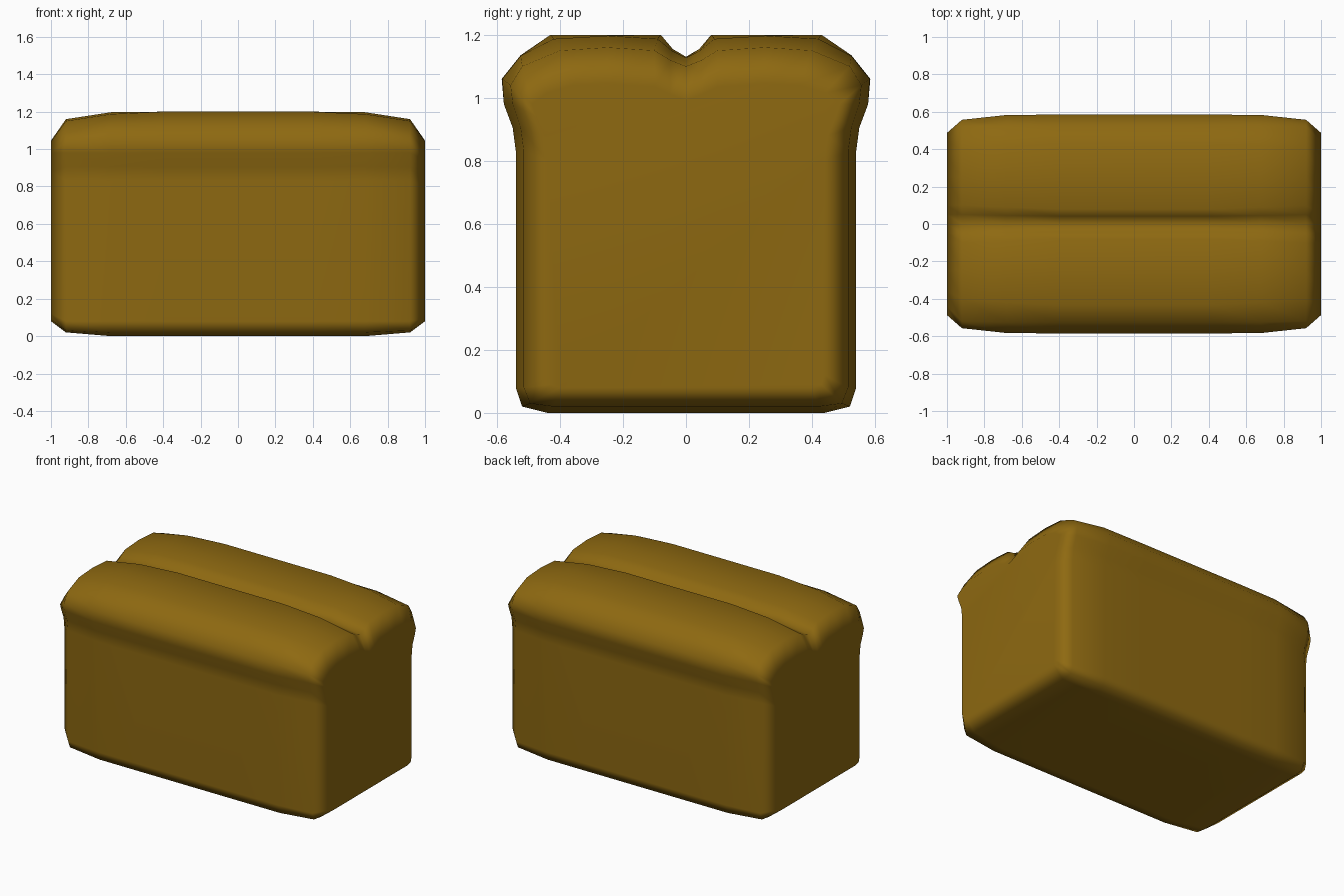
import bpy, bmesh

if "Cube" in bpy.data.objects:
    bpy.data.objects.remove(bpy.data.objects["Cube"])

# Crust colour
crust = bpy.data.materials.new("golden_brown_crust")
crust.diffuse_color = (0.27, 0.141, 0.0055, 1)
crust.use_nodes = True
crust.node_tree.nodes["Principled BSDF"].inputs["Base Color"].default_value = crust.diffuse_color

# Half cross-sections (y, z), from bottom outer edge up to the groove on top
MIDDLE = [(.44, 0), (.52, .02), (.54, .08), (.54, .83), (.55, .905), (.578, .98),
          (.585, 1.06), (.525, 1.135), (.43, 1.2), (.25, 1.2), (.08, 1.2),
          (.042, 1.155), (0, 1.13)]
SHOULDER = [(.44, 0), (.52, .02), (.54, .08), (.54, .83), (.55, .905), (.578, .98),
            (.583, 1.06), (.525, 1.133), (.42, 1.187), (.25, 1.197), (.09, 1.187),
            (.045, 1.15), (0, 1.127)]
RIM = [(.42, .02), (.495, .03), (.515, .08), (.515, .83), (.525, .905), (.55, .98),
       (.557, 1.04), (.52, 1.1), (.40, 1.15), (.25, 1.16), (.10, 1.15),
       (.05, 1.12), (0, 1.10)]
END = [(.40, .08), (.43, .09), (.44, .12), (.44, .80), (.45, .88), (.475, .94),
       (.487, .98), (.44, 1.015), (.36, 1.04), (.25, 1.045), (.10, 1.035),
       (.05, 1.01), (0, .99)]


def ring(bm, x, half):
    """Mirror a half section across y = 0 and place it at x."""
    full = half + [(-y, z) for y, z in reversed(half[:-1])]
    return [bm.verts.new((x, y, z)) for y, z in full]


# Loaf: sections joined along the length, with flat ends
bm = bmesh.new()
stations = [(1, END), (.92, RIM), (.68, SHOULDER), (.4, MIDDLE)]
layout = [(-x, s) for x, s in stations] + list(reversed(stations))
rings = [ring(bm, x, s) for x, s in layout]
for a, b in zip(rings, rings[1:]):
    n = len(a)
    for i in range(n):
        j = (i + 1) % n
        bm.faces.new((a[i], a[j], b[j], b[i]))
bm.faces.new(rings[0])
bm.faces.new(rings[-1])
bmesh.ops.recalc_face_normals(bm, faces=bm.faces)
for f in bm.faces:
    f.smooth = True

mesh = bpy.data.meshes.new("bread_loaf")
bm.to_mesh(mesh)
bm.free()
mesh.materials.append(crust)
loaf = bpy.data.objects.new("bread_loaf", mesh)
bpy.context.collection.objects.link(loaf)

# Keep the big panels flat and the rounded edges soft
wn = loaf.modifiers.new("soft_edges", 'WEIGHTED_NORMAL')
wn.mode = 'FACE_AREA'
wn.weight = 50
